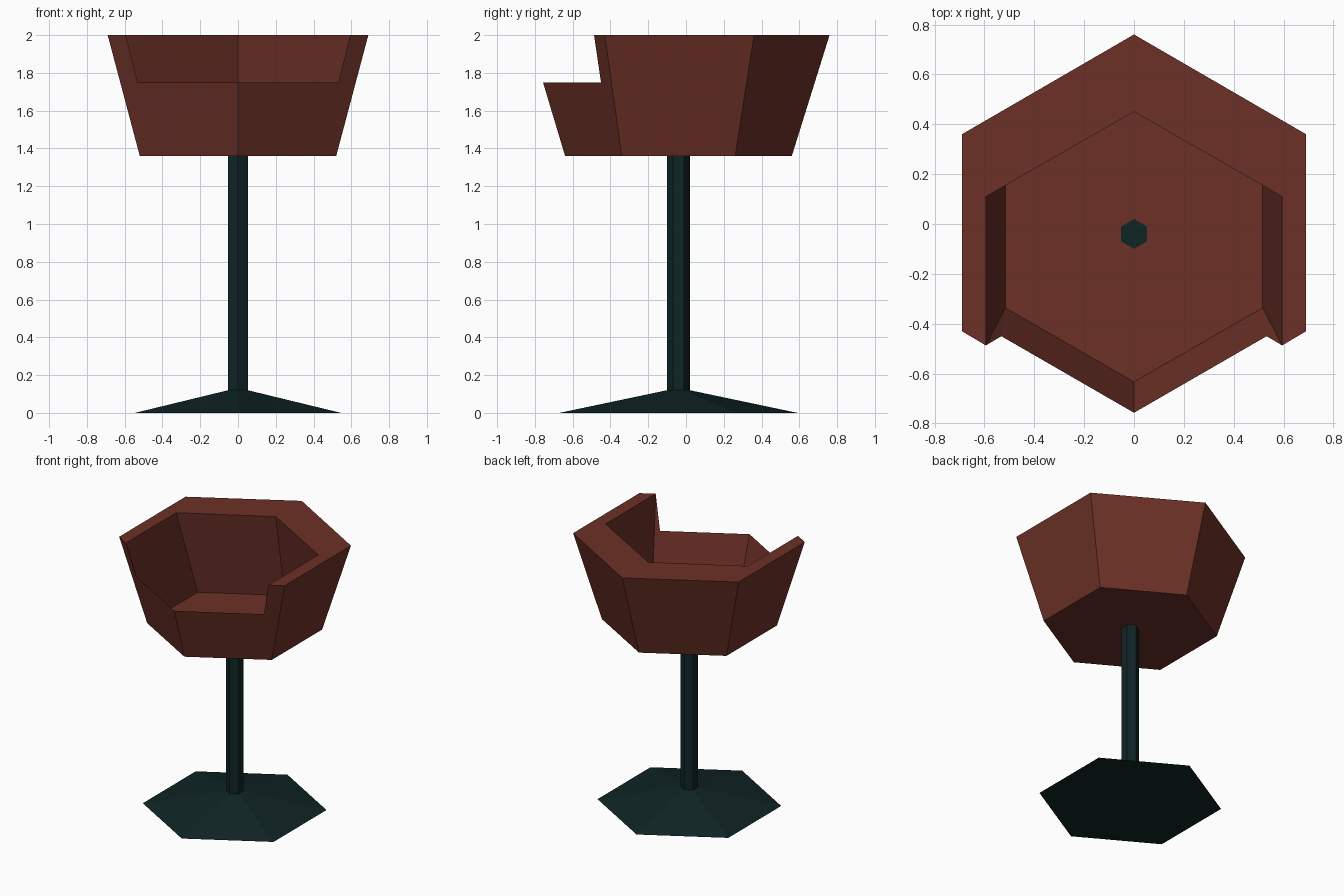
import bpy, bmesh, math

if "Cube" in bpy.data.objects:
    bpy.data.objects.remove(bpy.data.objects["Cube"])

CY = -0.04  # centre of the pedestal axis along y


def material(name, rgb):
    m = bpy.data.materials.new(name)
    m.diffuse_color = (*rgb, 1)
    m.use_nodes = True
    m.node_tree.nodes["Principled BSDF"].inputs["Base Color"].default_value = m.diffuse_color
    return m


def finish(name, bm, mat):
    bmesh.ops.recalc_face_normals(bm, faces=bm.faces)
    me = bpy.data.meshes.new(name)
    bm.to_mesh(me)
    bm.free()
    me.materials.append(mat)
    ob = bpy.data.objects.new(name, me)
    bpy.context.collection.objects.link(ob)
    return ob


def hex_frustum(name, r0, r1, z0, z1, mat):
    """Six-sided frustum with its corners on the y axis."""
    bm = bmesh.new()
    rings = []
    for r, z in ((r0, z0), (r1, z1)):
        rings.append([bm.verts.new((r * math.sin(k * math.pi / 3),
                                    CY + r * math.cos(k * math.pi / 3), z))
                      for k in range(6)])
        bm.faces.new(rings[-1])
    a, b = rings
    for k in range(6):
        j = (k + 1) % 6
        bm.faces.new((a[k], a[j], b[j], b[k]))
    return finish(name, bm, mat)


leather = material("red brown leather", (0.15, 0.03, 0.02))
metal = material("dark teal metal", (0.005, 0.018, 0.019))

# Pedestal: wide shallow foot and thin post that just shows through the seat
hex_frustum("foot", 0.63, 0.06, 0.0, 0.12, metal)
hex_frustum("post", 0.06, 0.06, 0.10, 1.37, metal)

# Bucket seat, right half: b bottom, t outer rim, n front notch, f floor, r inner rim
P = {
    "b0": (0, 0.56, 1.36), "b1": (0.52, 0.26, 1.36),
    "b2": (0.52, -0.34, 1.36), "b3": (0, -0.64, 1.36),
    "t0": (0, 0.76, 2), "t1": (0.69, 0.36, 2),
    "t2": (0.69, -0.43, 2), "t3": (0, -0.757, 1.75),
    "n1": (0.594, -0.487, 2), "n2": (0.532, -0.45, 1.75),
    "f0": (0, 0.555, 1.365), "f1": (0.516, 0.257, 1.365),
    "f2": (0.516, -0.336, 1.365), "f3": (0, -0.633, 1.365),
    "r0": (0, 0.45, 2), "r1": (0.594, 0.11, 2), "r2": (0.594, -0.38, 2),
}
FACES = [
    "b0 b1 b2 b3", "b0 b1 t1 t0", "b1 b2 t2 t1", "b2 b3 t3 n2 n1 t2",  # outside
    "t0 t1 r1 r0", "t1 t2 n1 r2 r1",                                   # rim
    "f0 f1 f2 f3", "f0 f1 r1 r0", "f1 f2 r2 r1",                       # inside
    "f2 r2 n1", "f2 n1 n2", "f2 f3 t3 n2",                             # front lip
]
bm = bmesh.new()
V = {k: bm.verts.new(p) for k, p in P.items()}
for f in FACES:
    bm.faces.new([V[k] for k in f.split()])
# mirror to the left half and weld the centre line
geom = bm.verts[:] + bm.edges[:] + bm.faces[:]
new = bmesh.ops.duplicate(bm, geom=geom)["geom"]
for v in new:
    if isinstance(v, bmesh.types.BMVert):
        v.co.x = -v.co.x
bmesh.ops.remove_doubles(bm, verts=bm.verts, dist=0.0005)
finish("bucket_seat", bm, leather)
